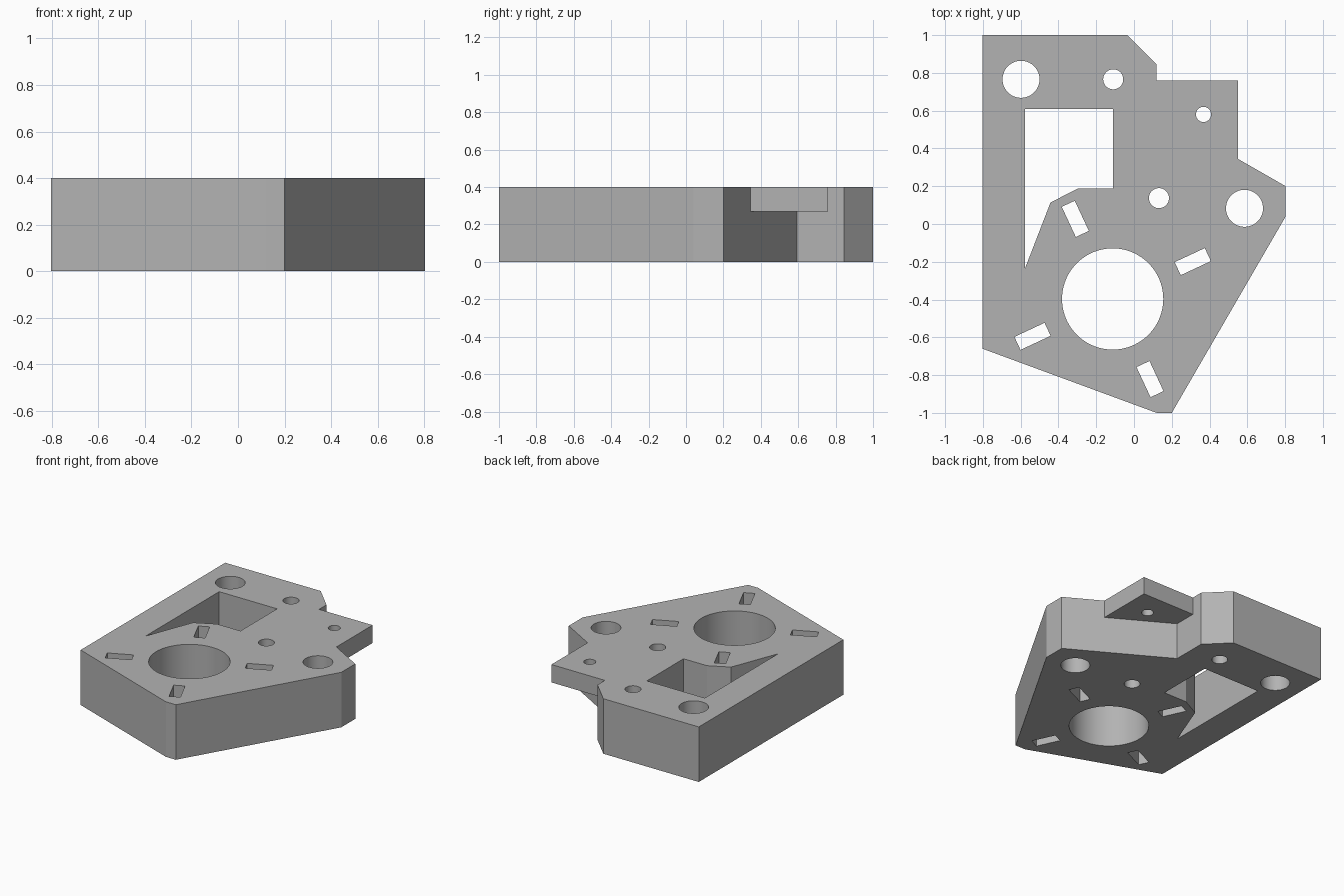
import bpy
import bmesh
from math import cos, sin, pi, radians

default = bpy.data.objects.get("Cube")
if default:
    bpy.data.objects.remove(default, do_unlink=True)

HEIGHT = 0.4
TAB_BOTTOM = 0.27

grey = bpy.data.materials.new("plain_grey")
grey.use_nodes = True
colour = (0.45, 0.45, 0.45, 1)
grey.diffuse_color = colour
grey.node_tree.nodes["Principled BSDF"].inputs["Base Color"].default_value = colour


def prism(name, points, bottom, top):
    """Extrude a flat outline between two heights."""
    bm = bmesh.new()
    face = bm.faces.new([bm.verts.new((x, y, bottom)) for x, y in points])
    extruded = bmesh.ops.extrude_face_region(bm, geom=[face])
    for v in extruded["geom"]:
        if isinstance(v, bmesh.types.BMVert):
            v.co.z = top
    bmesh.ops.recalc_face_normals(bm, faces=bm.faces)
    mesh = bpy.data.meshes.new(name)
    bm.to_mesh(mesh)
    bm.free()
    mesh.materials.append(grey)
    obj = bpy.data.objects.new(name, mesh)
    bpy.context.collection.objects.link(obj)
    return obj


def circle(x, y, radius, sides=64):
    return [(x + radius * cos(2 * pi * i / sides), y + radius * sin(2 * pi * i / sides))
            for i in range(sides)]


# Plate outline, including the thin overhanging tab
tab_inner, tab_outer, tab_back = (0.12, 0.594), (0.55, 0.345), (0.12, 0.76)
plate = prism("mounting_block", [
    (-0.803, -0.66), (0.12, -1), (0.2, -1), (0.803, 0.04), (0.803, 0.2),
    tab_outer, (0.55, 0.76), tab_back, (0.12, 0.845), (-0.035, 1), (-0.803, 1),
], 0, HEIGHT)

# Space under the tab
cutters = [prism("tab_undercut", [
    tab_inner, tab_outer, (0.7, 0.345), (0.7, 0.9), tab_back], -0.1, TAB_BOTTOM)]

# Window with a slanted tail
windows = [("window", [(-0.577, 0.608), (-0.577, -0.235), (-0.442, 0.114),
                       (-0.299, 0.187), (-0.111, 0.187), (-0.111, 0.608)])]

# Main bore and bolt holes
bore = (-0.113, -0.397)
windows.append(("main_bore", circle(*bore, 0.268, 96)))
for x, y, r in [(-0.598, 0.766, 0.098), (0.585, 0.083, 0.098),
                (-0.11, 0.766, 0.053), (0.132, 0.137, 0.053), (0.368, 0.58, 0.04)]:
    windows.append(("bolt_hole", circle(x, y, r)))

# Four radial slots around the bore
for i in range(4):
    a = radians(25 + 90 * i)
    slot = [(bore[0] + u * cos(a) - v * sin(a), bore[1] + u * sin(a) + v * cos(a))
            for u, v in [(0.38, -0.038), (0.556, -0.038), (0.556, 0.038), (0.38, 0.038)]]
    windows.append(("slot", slot))

cutters += [prism(name + "_cutter", pts, -0.1, HEIGHT + 0.1) for name, pts in windows]

# Cut everything out of the plate
for cutter in cutters:
    cutter.hide_render = True
    mod = plate.modifiers.new(cutter.name, "BOOLEAN")
    mod.operation = "DIFFERENCE"
    mod.solver = "EXACT"
    mod.object = cutter

bpy.context.view_layer.objects.active = plate
for obj in bpy.context.selected_objects:
    obj.select_set(False)
plate.select_set(True)
bpy.ops.object.convert(target="MESH")
for cutter in cutters:
    bpy.data.objects.remove(cutter, do_unlink=True)
bpy.ops.object.shade_smooth_by_angle(angle=radians(20))
